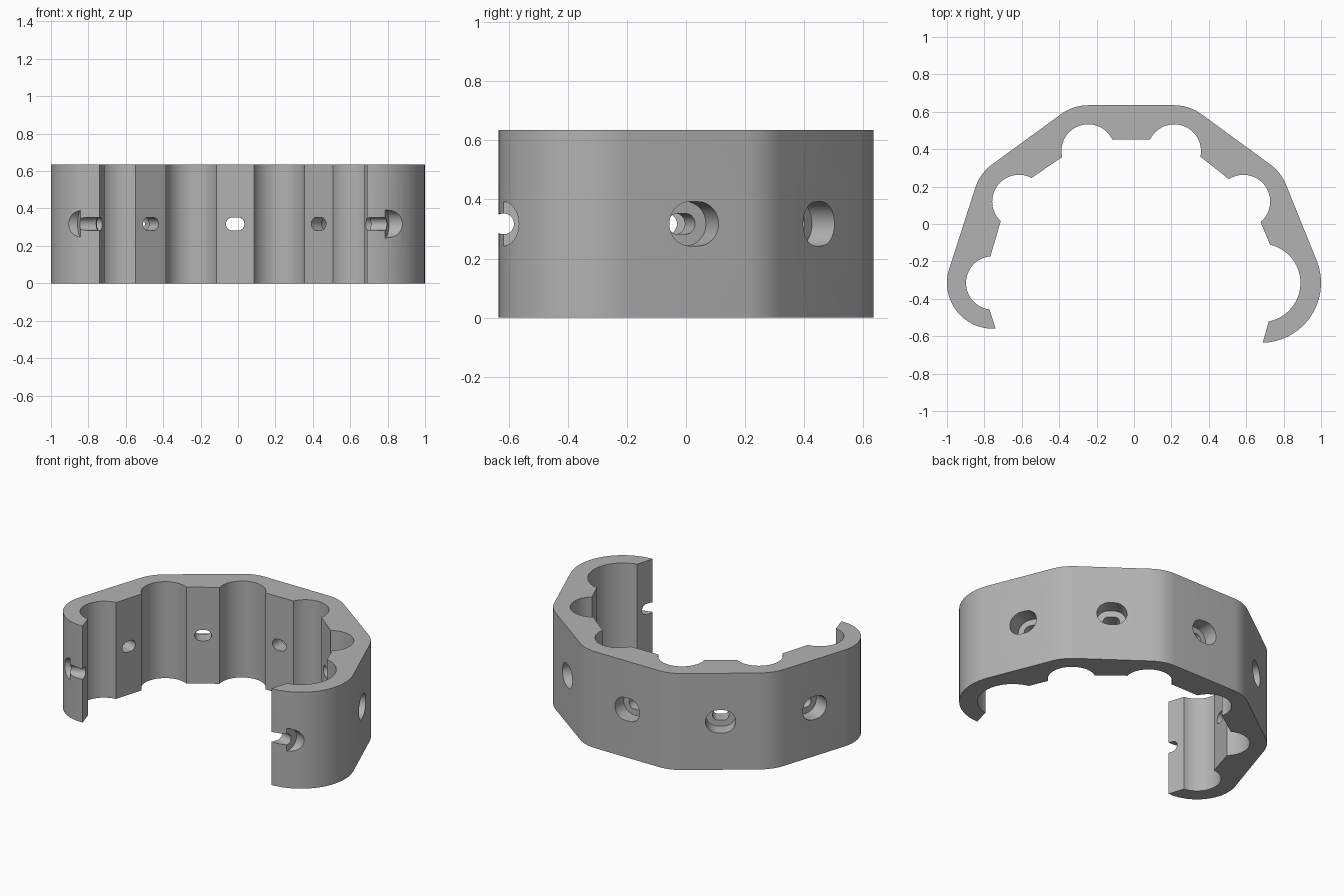
import bpy, bmesh
from math import radians, degrees, atan2, acos, cos, sin, pi
from mathutils import Vector

if "Cube" in bpy.data.objects:
    bpy.data.objects.remove(bpy.data.objects["Cube"], do_unlink=True)

HEIGHT = 0.635
MID = HEIGHT / 2
FLOOR = 0.09        # web thickness left under each counterbore
SLOT = 0.015        # half stretch of the slotted holes

# Cells: centre, socket radius, outer radius, socket start and end angle (clockwise)
CELLS = [
    (Vector((-0.755, -0.315)), 0.143, 0.245, 263, 95),
    (Vector((-0.615, 0.12)), 0.143, 0.245, 227, 62),
    (Vector((-0.245, 0.39)), 0.143, 0.245, 193, 25),
    (Vector((0.215, 0.39)), 0.143, 0.245, 154, -12),
    (Vector((0.585, 0.12)), 0.143, 0.245, 123, -50),
    (Vector((0.68, -0.315)), 0.21, 0.32, 77, -79),
]
TIP_START, TIP_END = 273.5, -88.5


def on_circle(c, r, a):
    return c + r * Vector((cos(radians(a)), sin(radians(a))))


def arc(c, r, a0, a1, n):
    return [on_circle(c, r, a0 + (a1 - a0) * i / n) for i in range(n + 1)]


def make_object(name, bm):
    bmesh.ops.recalc_face_normals(bm, faces=bm.faces)
    mesh = bpy.data.meshes.new(name)
    bm.to_mesh(mesh)
    bm.free()
    ob = bpy.data.objects.new(name, mesh)
    bpy.context.collection.objects.link(ob)
    return ob


def loft(name, rings):
    bm = bmesh.new()
    loops = [[bm.verts.new(p) for p in ring] for ring in rings]
    n = len(loops[0])
    for a, b in zip(loops, loops[1:]):
        for i in range(n):
            j = (i + 1) % n
            bm.faces.new((a[i], a[j], b[j], b[i]))
    bm.faces.new(loops[0])
    bm.faces.new(loops[-1])
    return make_object(name, bm)


# Outer outline: arcs joined by common tangents
tangents = [TIP_START]
for (c1, _, r1, *_), (c2, _, r2, *_) in zip(CELLS, CELLS[1:]):
    d = c2 - c1
    a = degrees(atan2(d.y, d.x) + acos((r1 - r2) / d.length))
    while a > tangents[-1]:
        a -= 360
    tangents.append(a)
tangents.append(TIP_END)
outer = []
for i, (c, _, r, *_) in enumerate(CELLS):
    span = tangents[i] - tangents[i + 1]
    outer += arc(c, r, tangents[i], tangents[i + 1], max(3, int(span / 6)))

# Inner outline: sockets joined by flat webs
inner = []
for c, r, _, a0, a1 in CELLS:
    inner += arc(c, r, a0, a1, 28)

outline = outer + inner[::-1]
clip = loft("holder_clip", [[p.to_3d() + Vector((0, 0, z)) for p in outline]
                            for z in (0, HEIGHT)])

# Screw holes: base point and outward direction, one per web plus one at each tip
holes = []
for (c1, r1, _, _, a1), (c2, r2, _, a2, _) in zip(CELLS, CELLS[1:]):
    p, q = on_circle(c1, r1, a1), on_circle(c2, r2, a2)
    along = (q - p).normalized()
    holes.append(((p + q) / 2, Vector((-along.y, along.x))))
for point, direction in (((-0.745, -0.551), (-0.95, -0.305)),
                         ((0.695, -0.604), (0.957, -0.29))):
    holes.append((Vector(point), Vector(direction).normalized()))


def slot_ring(base, normal, r, depth):
    along = Vector((-normal.y, normal.x, 0))
    centre = (base + normal * depth).to_3d() + Vector((0, 0, MID))
    pts = []
    for side in (1, -1):
        for i in range(17):
            a = -pi / 2 + pi * i / 16
            pts.append(centre + along * side * (SLOT + r * cos(a))
                       + Vector((0, 0, side * r * sin(a))))
    return pts


bpy.context.view_layer.objects.active = clip
for base, normal in holes:
    steps = ((0.035, -0.05), (0.035, FLOOR), (0.075, FLOOR), (0.075, 0.35))
    cutter = loft("hole_cutter", [slot_ring(base, normal, r, t) for r, t in steps])
    cutter.hide_render = True
    mod = clip.modifiers.new("hole", 'BOOLEAN')
    mod.operation = 'DIFFERENCE'
    mod.solver = 'EXACT'
    mod.object = cutter
    bpy.ops.object.modifier_apply(modifier=mod.name)
    bpy.data.objects.remove(cutter, do_unlink=True)

# Plain grey finish
grey = bpy.data.materials.new("plain_grey")
grey.use_nodes = True
grey.diffuse_color = (0.45, 0.45, 0.45, 1)
grey.node_tree.nodes["Principled BSDF"].inputs["Base Color"].default_value = (0.45, 0.45, 0.45, 1)
clip.data.materials.clear()
clip.data.materials.append(grey)
for poly in clip.data.polygons:
    poly.material_index = 0

clip.select_set(True)
bpy.ops.object.shade_smooth_by_angle(angle=radians(25))
